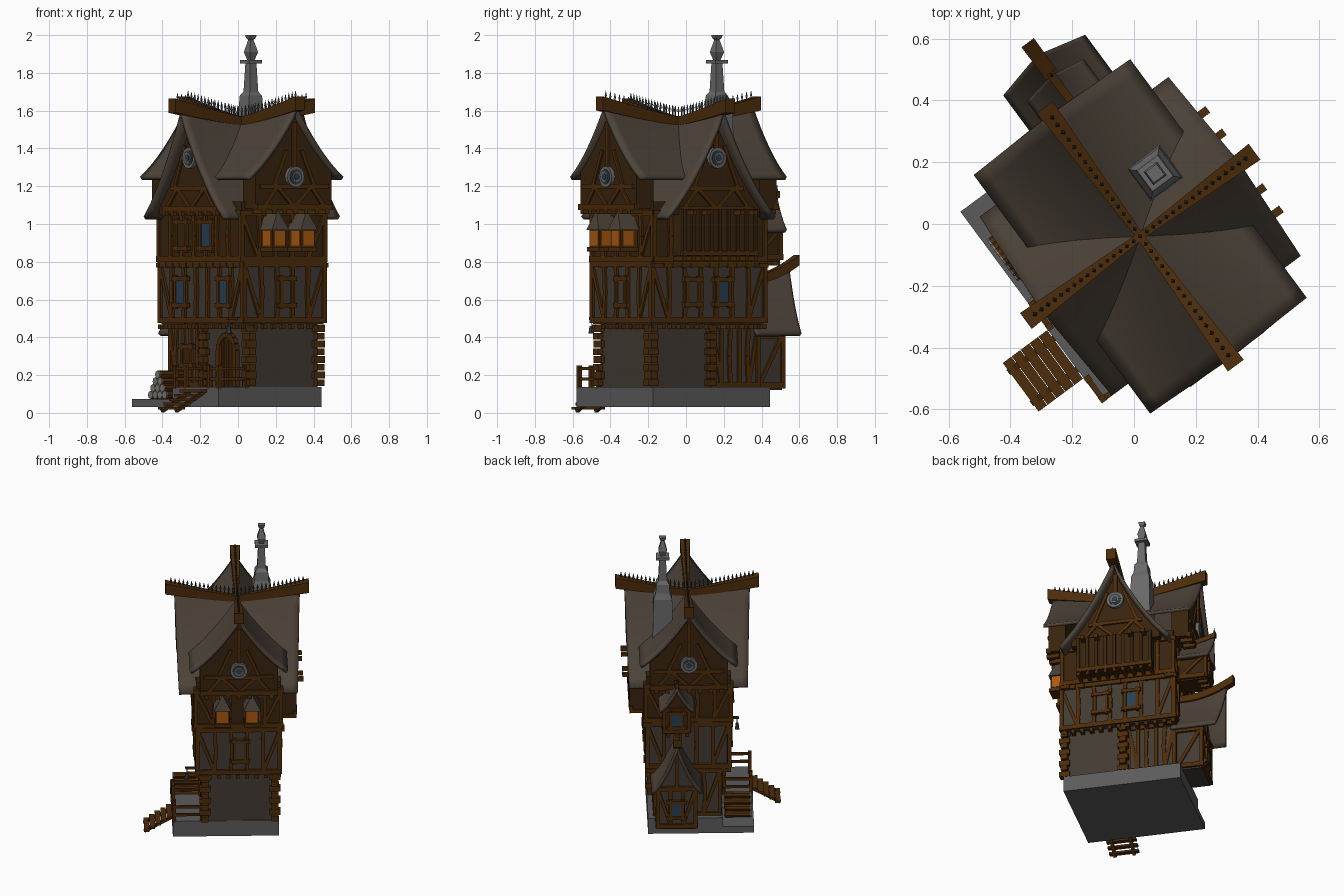
import bpy, bmesh, math, random
from mathutils import Vector, Matrix

if "Cube" in bpy.data.objects:
    bpy.data.objects.remove(bpy.data.objects["Cube"])
random.seed(4)

# The house is turned in the frame: everything is built in its own u, v axes
M = Matrix.Translation((0.02, -0.04, 0)) @ Matrix.Rotation(math.radians(36.5), 4, 'Z')
COL = {'roof_shingle': (.076, .058, .042), 'timber': (.072, .025, .003), 'dark_boards': (.040, .017, .004),
       'plaster': (.053, .043, .032), 'foundation_grey': (.105, .105, .105), 'chimney_grey': (.14, .14, .143),
       'iron': (.04, .046, .052), 'lit_glass': (.40, .098, .005), 'blue_glass': (.022, .050, .085),
       'log_end_grey': (.20, .19, .175)}
MATS = {}
for k, c in COL.items():
    MATS[k] = bpy.data.materials.new(k)
    MATS[k].diffuse_color = (*c, 1)
PARTS = {}

def part(name, mat):
    if name not in PARTS:
        PARTS[name] = (bmesh.new(), mat)
    return PARTS[name][0]

def span(bm, a, b):
    """Box between two opposite corners."""
    a, b = Vector(a), Vector(b)
    s = b - a
    bmesh.ops.create_cube(bm, size=1, matrix=Matrix.Translation((a + b) / 2) @ Matrix.Diagonal((*[abs(x) for x in s], 1)))

def beam(bm, p, q, w, d=None):
    """Square timber from p to q."""
    p, q = Vector(p), Vector(q)
    rot = (q - p).to_track_quat('Z', 'Y').to_matrix().to_4x4()
    bmesh.ops.create_cube(bm, size=1, matrix=Matrix.Translation((p + q) / 2) @ rot @ Matrix.Diagonal((w, d or w, (q - p).length, 1)))

def rod(bm, p, q, r1, r2, n=8):
    p, q = Vector(p), Vector(q)
    rot = (q - p).to_track_quat('Z', 'Y').to_matrix().to_4x4()
    bmesh.ops.create_cone(bm, cap_ends=True, segments=n, radius1=r1, radius2=r2, depth=(q - p).length,
                          matrix=Matrix.Translation((p + q) / 2) @ rot)

def on(face, d, a, z, out=0.0):
    """Point on a wall: face '-u' etc, d distance from the centre, a along it."""
    r = (d + out) * (1 if face[0] == '+' else -1)
    return Vector((r, a, z)) if face[1] == 'u' else Vector((a, r, z))

# ---------- roofs ----------
def main_ridge(s):
    return 1.54 + .2 * abs(s) ** 1.2

def roof_z(x, half, top, eave):
    t = min(abs(x) / half, 1)
    return top - (top - eave) * (.62 * t + .38 * (1 - (1 - t) ** 2))

def roof(name, axis, c, half, s0, s1, ridge, eave, tuck=0):
    bm = part(name, 'roof_shingle')
    rows = []
    for i in range(21):
        row = []
        for j in range(-8, 9):
            k = abs(j) / 8
            s = (s0 + tuck * k * (s0 < 0)) + (s1 - s0 - tuck * k * (1 + (s0 < 0))) * i / 20
            x = half * j / 8
            z = roof_z(x, half, ridge(s), eave)
            row.append(bm.verts.new((s, c + x, z) if axis == 'u' else (c + x, s, z)))
        rows.append(row)
    for r, q in zip(rows, rows[1:]):
        for j in range(16):
            f = bm.faces.new((r[j], r[j + 1], q[j + 1], q[j]))
            f.normal_update()
            if f.normal.z < 0:
                f.normal_flip()

def ridge_beam(name, axis, c, s0, s1, ridge, w0, w1, deep):
    bm = part(name, 'timber')
    n = 12
    ring = []
    for i in range(n + 1):
        s = s0 + (s1 - s0) * i / n
        k = abs(s) / max(abs(s0), abs(s1))
        w, z, h = w0 + (w1 - w0) * k, ridge(s), deep * (.6 + .4 * k)
        pts = [(-w, z - h * .4), (w, z - h * .4), (w, z + h * .6), (-w, z + h * .6)]
        ring.append([bm.verts.new((s, c + x, y) if axis == 'u' else (c + x, s, y)) for x, y in pts])
    for a, b in zip(ring, ring[1:]):
        for j in range(4):
            bm.faces.new((a[j], a[(j + 1) % 4], b[(j + 1) % 4], b[j]))
    bm.faces.new(ring[0]); bm.faces.new(ring[-1][::-1])

def gable(name, mat, face, d, thick, c, hw, base, half, top, eave):
    bm = part(name, mat)
    xs = [hw * j / 8 for j in range(-8, 9)]
    prof = [(-hw, base)] + [(x, roof_z(x, half, top, eave) - .028) for x in xs] + [(hw, base)]
    f = bm.faces.new([bm.verts.new(on(face, d - thick, c + x, z)) for x, z in prof])
    ext = bmesh.ops.extrude_face_region(bm, geom=[f])
    bmesh.ops.translate(bm, verts=[v for v in ext['geom'] if isinstance(v, bmesh.types.BMVert)],
                        vec=on(face, thick, 0, 0))

roof('roof_u', 'u', 0, .36, -.40, .40, main_ridge, 1.04, .02)
roof('roof_v', 'v', 0, .315, -.49, .49, main_ridge, 1.25, .01)
for ax, e in (('u', .46), ('v', .52)):
    ridge_beam('ridge_beam_' + ax, ax, 0, -e, e, main_ridge, .012, .032, .075)
    spikes = part('ridge_spikes', 'iron')          # iron cresting
    for i in range(-16, 17):
        s = i * e * .92 / 16
        z = main_ridge(s) + .03
        p = (lambda h: (s, 0, z + h)) if ax == 'u' else (lambda h: (0, s, z + h))
        rod(spikes, p(0), p(.03), .004, .004, 4)
        rod(spikes, p(.024), p(.055), .008, .0005, 4)
annex_ridge = lambda s: .70 + .9 * max(s - .4, 0) ** 1.9
bay_ridge = lambda s: 1.11 + .8 * max(s - .4, 0) ** 1.8
roof('annex_roof', 'v', .08, .165, .34, .67, annex_ridge, .42, .04)
roof('bay_roof', 'v', .08, .115, .34, .59, bay_ridge, .97, .02)
ridge_beam('annex_ridge_beam', 'v', .08, .36, .72, annex_ridge, .015, .025, .055)
ridge_beam('bay_ridge_beam', 'v', .08, .36, .60, bay_ridge, .01, .014, .035)
rod(part('ridge_spikes', 'iron'), (.08, .59, 1.15), (.08, .59, 1.21), .01, .001, 4)

# ---------- foundation and storeys ----------
f = part('foundation', 'foundation_grey')
span(f, (-.42, -.36, .03), (.26, .05, .138))
span(f, (-.22, .05, .03), (.26, .41, .138))
span(f, (-.42, .05, .03), (-.22, .41, .074))
g = part('ground_floor_walls', 'plaster')
span(g, (-.215, -.355, .13), (.235, .03, .48))
span(g, (-.20, .03, .07), (.215, .36, .48))
span(part('middle_floor_walls', 'plaster'), (-.26, -.37, .47), (.265, .365, .81))
span(part('upper_floor_walls', 'dark_boards'), (-.272, -.365, .80), (.272, .365, 1.12))
span(part('annex_walls', 'plaster'), (-.04, .35, .12), (.20, .535, .45))
span(part('bay_walls', 'dark_boards'), (0, .35, .80), (.16, .55, 1.0))
gable('annex_gable', 'plaster', '+v', .535, .05, .08, .118, .42, .165, annex_ridge(.535), .42)
gable('bay_gable', 'dark_boards', '+v', .55, .05, .08, .078, .97, .115, bay_ridge(.55), .97)
T = part('timber_frame', 'timber')
for sgn in '+-':
    gable('gable_v_' + ('back' if sgn == '+' else 'front'), 'dark_boards', sgn + 'v', .46, .11, 0, .25, 1.08, .315, main_ridge(.46), 1.25)
    gable('gable_u_' + ('right' if sgn == '+' else 'left'), 'dark_boards', sgn + 'u', .33, .06, 0, .29, 1.05, .36, main_ridge(.33), 1.04)
    # gable braces, joist ends and round window, kept under the roof
    for ax, d, hw, base, zw, half, eave in (('v', .46, .25, 1.09, 1.25, .315, 1.25), ('u', .33, .27, 1.08, 1.35, .36, 1.04)):
        F = sgn + ax
        under = lambda a, z: on(F, d, a, min(z, roof_z(abs(a) + .012, half, main_ridge(d), eave) - .045))
        r2 = .9 if ax == 'v' else .65
        beam(T, on(F, d, -hw * (1 if ax == 'v' else .88), base), on(F, d, hw * (1 if ax == 'v' else .88), base), .032)
        beam(T, on(F, d, -hw * r2, base + .11), on(F, d, hw * r2, base + .11), .024)
        beam(T, on(F, d, 0, zw + .05), on(F, d, 0, 1.54), .026)
        for m in (-1, 1):
            beam(T, on(F, d, 0, base), on(F, d, m * hw * .45, base + .11), .022)
            beam(T, under(m * hw * .8, base), on(F, d, m * hw * .45, base + .11), .022)
            beam(T, under(m * hw * .55, base + .1), under(m * hw * .2, zw + .14), .02)
        for i in range(-3, 4):
            a = i * hw / 3.6
            beam(T, on(F, d - .06, a, base - .025), on(F, d + .02, a, base - .025), .026)
        rod(part('round_window_rings', 'chimney_grey'), on(F, d, 0, zw), on(F, d, 0, zw, .022), .056, .056, 16)
        rod(part('round_window_rims', 'iron'), on(F, d, 0, zw), on(F, d, 0, zw, .026), .040, .040, 16)
        rod(part('round_window_centres', 'chimney_grey'), on(F, d, 0, zw), on(F, d, 0, zw, .03), .028, .028, 16)
        rod(part('round_window_glass', 'blue_glass'), on(F, d, 0, zw), on(F, d, 0, zw, .033), .018, .018, 12)

# ---------- timber framing ----------
def framing(F, d, a0, a1, z0, z1, n, brace=True, joists=True):
    for z in (z0 + .015, z1 - .012):
        beam(T, on(F, d, a0 - .01, z), on(F, d, a1 + .01, z), .03)
    step = (a1 - a0) / n
    for i in range(n + 1):
        a = a0 + i * step
        w = random.uniform(-.012, .012) if 0 < i < n else 0
        mid = on(F, d, a + w, (z0 + z1) / 2)
        beam(T, on(F, d, a, z0), mid, .024)
        beam(T, mid, on(F, d, a, z1), .024)
        if brace and i in (0, n - 1):
            lo, hi = (a, a + step) if i else (a + step, a)
            beam(T, on(F, d, lo, z0 + .02), on(F, d, hi, z1 - .02), .022)
    if joists:
        for i in range(int((a1 - a0) / .06) + 1):
            beam(T, on(F, d, a0 + .015 + i * .06, z0 - .018, -.05), on(F, d, a0 + .015 + i * .06, z0 - .018, .01), .024)

for F in ('-u', '+u'):
    framing(F, .263, -.37, .365, .475, .80, 7)
    framing(F, .272, -.365, .365, .80, 1.07, 7, brace=False)
    framing(F, .212 if F == '+u' else .20, .06, .36, .13, .47, 5, joists=False)
for F in ('-v', '+v'):
    framing(F, .37, -.26, .265, .475, .80, 5)
    framing(F, .365, -.272, .272, .80, 1.07, 5)
framing('+v', .36, -.20, .215, .13, .47, 4, joists=False)
framing('+v', .535, -.04, .20, .13, .42, 3, joists=False)
framing('+v', .55, 0, .16, .81, .98, 2, brace=False)
for c, d, z0, z1 in ((.20, .535, .13, .42), (-.04, .535, .13, .42), (.16, .55, .81, .98), (0, .55, .81, .98)):
    for z in (z0 + .015, z1 - .012):
        beam(T, (c, .36, z), (c, d, z), .03)
    beam(T, (c, .37, z0), (c, d, z1), .022)
beam(T, on('+v', .535, .08, .42), on('+v', .535, .08, .68), .022)

# corner blocks of the stone ground floor
Q = part('corner_blocks', 'timber')
for x, y in ((-.215, -.355), (.235, -.355), (-.215, .03), (.235, .03)):
    for i in range(8):
        lu, lv = ((.05, .03) if i % 2 else (.032, .048))
        z = .142 + i * .041
        span(Q, (x - lu * .7, y - lv * .7, z), (x + lu * .7, y + lv * .7, z + .036))

# overhanging planked bay on the right
B = part('planked_bay', 'dark_boards')
span(B, (.26, -.24, .83), (.365, .24, 1.08))
for i in range(9):
    a = -.235 + i * .47 / 8
    beam(B, (.366, a, .83), (.366, a, 1.08), .02)
    beam(T, (.26, a, .818), (.375, a, .818), .022)
for a in (-.2, -.11, .11, .2):
    beam(T, (.30, a, 1.06), (.42, a, 1.06), .026)
beam(T, (.366, -.25, .845), (.366, .25, .845), .026)

# ---------- windows ----------
def window(F, d, a, z, w, h, glass='blue_glass'):
    pane = part('window_panes_' + glass, glass)
    span(pane, on(F, d, a - w / 2, z - h / 2, .0), on(F, d, a + w / 2, z + h / 2, .017))
    W = part('window_frames', 'timber')
    for m in (-1, 1):
        beam(W, on(F, d, a + m * w / 2, z - h / 2 - .02, .013), on(F, d, a + m * w / 2, z + h / 2 + .02, .013), .018)
        beam(W, on(F, d, a - w / 2 - .025, z + m * h / 2, .014), on(F, d, a + w / 2 + .025, z + m * h / 2, .014), .022)

for a in (.17, -.215):
    window('-u', .263, a, .64, .09, .14)
window('-u', .272, .15, .94, .08, .14, 'dark_boards')
window('-u', .272, -.07, .94, .095, .14)
window('-u', .20, .2, .30, .08, .10, 'dark_boards')
window('-v', .37, .01, .64, .07, .14, 'plaster')
window('+u', .263, -.11, .64, .075, .13, 'plaster')
window('+u', .263, .09, .64, .08, .13)
window('+v', .535, .08, .26, .08, .11)
window('+v', .55, .08, .90, .075, .105)

# lit bay windows on the front, each with a little peaked roof
for c in (-.105, .085):
    span(part('lit_bay_bodies', 'timber'), (c - .045, -.475, .875), (c + .045, -.36, .975))
    span(part('lit_panes', 'lit_glass'), (c - .035, -.479, .885), (c + .035, -.472, .963))
    span(part('lit_panes', 'lit_glass'), (c - .049, -.465, .885), (c + .049, -.395, .963))
    span(part('lit_bay_bodies', 'timber'), (c - .052, -.485, .855), (c + .052, -.36, .877))
    R = part('lit_bay_roofs', 'roof_shingle')
    low = [R.verts.new((c + x, y, .968)) for x, y in ((-.056, -.488), (.056, -.488), (.056, -.36), (-.056, -.36))]
    top = [R.verts.new((c, y, 1.075)) for y in (-.462, -.36)]
    for q in ((low[0], low[1], top[0]), (low[1], low[2], top[1], top[0]), (low[2], low[3], top[1]),
              (low[3], low[0], top[0], top[1]), low[::-1]):
        R.faces.new(q)

# ---------- chimney: square lathe profile ----------
prev = None
C = part('chimney', 'chimney_grey')
for z, r in ((1.22, .068), (1.58, .060), (1.62, .046), (1.68, .042), (1.70, .028), (1.85, .021), (1.851, .042),
             (1.868, .042), (1.869, .014), (1.91, .027), (1.975, .010), (1.985, .018), (2.0, .022)):
    ring = [C.verts.new((.16 + x * r, .135 + y * r, z)) for x, y in ((-1, -1), (1, -1), (1, 1), (-1, 1))]
    if prev:
        for j in range(4):
            C.faces.new((prev[j], prev[(j + 1) % 4], ring[(j + 1) % 4], ring[j]))
    prev = ring
C.faces.new(prev)

# ---------- arched door, porch, stairs, logs, lantern ----------
door = part('door', 'dark_boards')
arch = [(-.075, .14)] + [(-.075 * math.cos(t * math.pi / 8), .33 + .085 * math.sin(t * math.pi / 8)) for t in range(9)] + [(.075, .14)]
door.faces.new([door.verts.new((-.222, -.18 + a, z)) for a, z in arch])
for (a, z), (b, y) in zip(arch, arch[1:]):
    beam(part('door_arch', 'timber'), (-.225, -.18 + a, z), (-.225, -.18 + b, y), .028)
for i in (-1, 0, 1):
    beam(part('door_arch', 'timber'), (-.222, -.18 + i * .04, .14), (-.222, -.18 + i * .04, .38), .012)
P = part('porch_rail', 'timber')
corners = [(-.235, -.35), (-.41, -.35), (-.41, -.27), (-.41, -.06), (-.41, .03), (-.235, .03)]
for i, (x, y) in enumerate(corners):
    beam(P, (x, y, .13), (x, y, .25), .022)
    if i not in (0, 3):
        for z in (.18, .235):
            beam(P, (*corners[i - 1], z), (x, y, z), .016)
S = part('stairs', 'timber')
for i in range(5):
    u, z = -.44 - i * .036, .115 - i * .023
    span(S, (u - .017, -.26, z - .006), (u + .017, -.065, z + .008))
for y in (-.225, -.10):
    beam(S, (-.41, y, .115), (-.60, y, .01), .02)
L = part('logs', 'timber')
E = part('log_ends', 'log_end_grey')
for row in range(4):
    for i in range(4 - row):
        y, z = .14 + row * .021 + i * .042, .095 + row * .036
        rod(L, (-.40, y, z), (-.235, y, z), .021, .021, 8)
        rod(E, (-.406, y, z), (-.399, y, z), .021, .021, 8)
beam(T, (-.26, -.33, .50), (-.34, -.33, .50), .014)
lan = part('lantern', 'iron')
rod(lan, (-.33, -.33, .46), (-.33, -.33, .50), .003, .003, 4)
rod(lan, (-.33, -.33, .42), (-.33, -.33, .46), .016, .01, 6)

# ---------- turn the parts into objects ----------
for name, (bm, mat) in PARTS.items():
    roofy = name in ('roof_u', 'roof_v', 'annex_roof', 'bay_roof')
    if not roofy and name != 'door':
        bmesh.ops.recalc_face_normals(bm, faces=bm.faces)
    me = bpy.data.meshes.new(name)
    bm.to_mesh(me)
    bm.free()
    me.materials.append(MATS[mat])
    ob = bpy.data.objects.new(name, me)
    bpy.context.collection.objects.link(ob)
    ob.matrix_world = M
    if roofy:
        sol = ob.modifiers.new('thickness', 'SOLIDIFY')
        sol.thickness, sol.offset = .022, -1
        bpy.context.view_layer.objects.active = ob
        ob.select_set(True)
        bpy.ops.object.shade_smooth_by_angle(angle=math.radians(35))
        ob.select_set(False)

for m in bpy.data.materials:
    if m.users and not m.is_grease_pencil:
        m.use_nodes = True
        m.node_tree.nodes["Principled BSDF"].inputs["Base Color"].default_value = m.diffuse_color
